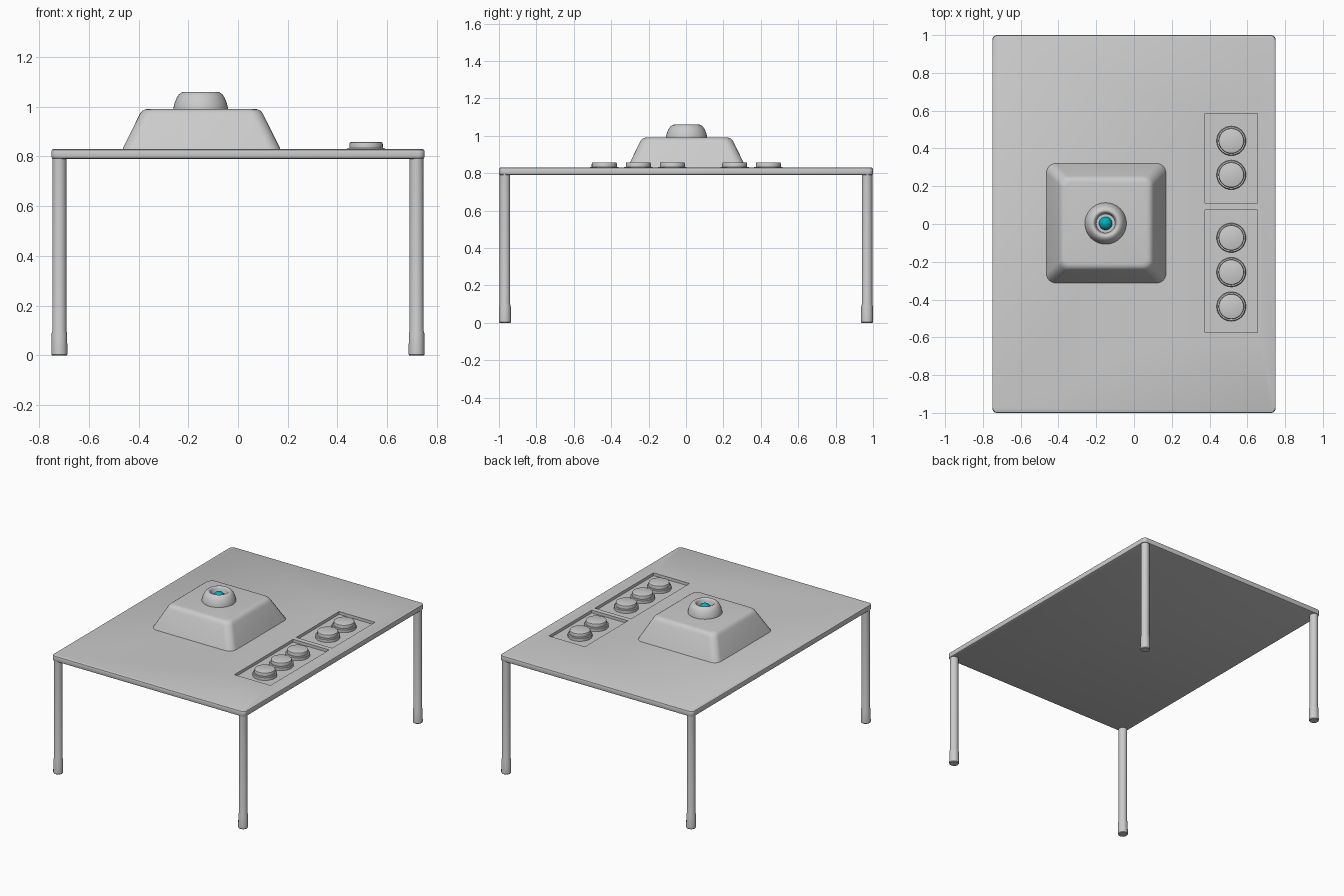
import bpy, bmesh, math

if "Cube" in bpy.data.objects:
    bpy.data.objects.remove(bpy.data.objects["Cube"])

TOP = 0.83


def finish(name, bm, angle=35):
    bmesh.ops.recalc_face_normals(bm, faces=bm.faces)
    me = bpy.data.meshes.new(name)
    bm.to_mesh(me)
    bm.free()
    ob = bpy.data.objects.new(name, me)
    bpy.context.collection.objects.link(ob)
    bpy.ops.object.select_all(action='DESELECT')
    ob.select_set(True)
    bpy.context.view_layer.objects.active = ob
    bpy.ops.object.shade_smooth_by_angle(angle=math.radians(angle))
    return ob


def loft(name, rings, angle=35, caps=True):
    bm = bmesh.new()
    loops = [[bm.verts.new(p) for p in r] for r in rings]
    n = len(loops[0])
    for a, b in zip(loops, loops[1:]):
        for i in range(n):
            j = (i + 1) % n
            bm.faces.new((a[i], a[j], b[j], b[i]))
    if caps:
        bm.faces.new(loops[0])
        bm.faces.new(loops[-1])
    return finish(name, bm, angle)


def lathe(name, profile, x, y, n=32, angle=35):
    rings = [[(x + r * math.cos(2 * math.pi * i / n), y + r * math.sin(2 * math.pi * i / n), z)
              for i in range(n)] for r, z in profile]
    return loft(name, rings, angle)


def rounded_rect(cx, cy, hx, hy, r, z, seg=6):
    pts = []
    for q, (sx, sy) in enumerate([(1, 1), (-1, 1), (-1, -1), (1, -1)]):
        for k in range(seg + 1):
            a = math.pi / 2 * (q + k / seg)
            pts.append((cx + sx * (hx - r) + r * math.cos(a), cy + sy * (hy - r) + r * math.sin(a), z))
    return pts


# Table top with softened edges
sections = [(0.008, 0.79), (0.002, 0.793), (0, 0.799), (0, 0.821), (0.002, 0.827), (0.008, TOP)]
table = loft("table_top", [rounded_rect(0, 0, 0.75 - d, 1 - d, 0.025, z) for d, z in sections])

# Two recessed button trays cut into the top
for y0, y1 in [(0.11, 0.585), (-0.575, 0.075)]:
    bpy.ops.mesh.primitive_cube_add(size=1, location=(0.515, (y0 + y1) / 2, 0.86))
    cutter = bpy.context.object
    cutter.name = "tray_cutter"
    cutter.hide_render = True
    cutter.scale = (0.28, y1 - y0, 0.1)
    mod = table.modifiers.new("tray", 'BOOLEAN')
    mod.operation, mod.object, mod.solver = 'DIFFERENCE', cutter, 'EXACT'
    bpy.context.view_layer.objects.active = table
    bpy.ops.object.modifier_apply(modifier=mod.name)
    bpy.data.objects.remove(cutter)

# Legs with slightly wider feet
for sx in (-1, 1):
    for sy in (-1, 1):
        lathe("leg", [(0.029, 0), (0.032, 0.004), (0.031, 0.09), (0.028, 0.1), (0.028, 0.795)],
              sx * 0.718, sy * 0.968, 24)

# Tapered housing with rounded corners
housing = [(0.318, 0.05, 0.825), (0.315, 0.05, 0.835), (0.252, 0.048, 0.962), (0.246, 0.048, 0.974),
           (0.238, 0.046, 0.983), (0.228, 0.042, 0.989), (0.215, 0.036, 0.991)]
loft("housing", [rounded_rect(-0.147, 0.004, h, h, r, z) for h, r, z in housing], 50)

# Domed collar with a hollow centre
lathe("collar", [(0.11, 0.985), (0.11, 0.995), (0.105, 1.015), (0.097, 1.035), (0.087, 1.05),
                 (0.076, 1.058), (0.067, 1.06), (0.061, 1.057), (0.057, 1.05), (0.05, 1.02)],
      -0.15, 0.003, 40, 50)

# Teal lens
bpy.ops.mesh.primitive_uv_sphere_add(segments=32, ring_count=16, radius=0.035, location=(-0.15, 0.003, 1.018))
lens = bpy.context.object
lens.name = "lens"
bpy.ops.object.shade_smooth()
mat = bpy.data.materials.new("teal")
mat.diffuse_color = (0.0, 0.42, 0.5, 1)
mat.use_nodes = True
mat.node_tree.nodes["Principled BSDF"].inputs["Base Color"].default_value = mat.diffuse_color
lens.data.materials.append(mat)

# Push buttons: base ring and cap
for y in (0.44, 0.26, -0.073, -0.255, -0.437):
    lathe("button_base", [(0.078, 0.808), (0.078, 0.829), (0.074, 0.834), (0.066, 0.834)], 0.515, y)
    lathe("button_cap", [(0.066, 0.81), (0.067, 0.836), (0.067, 0.85), (0.065, 0.856), (0.06, 0.858)], 0.515, y)
